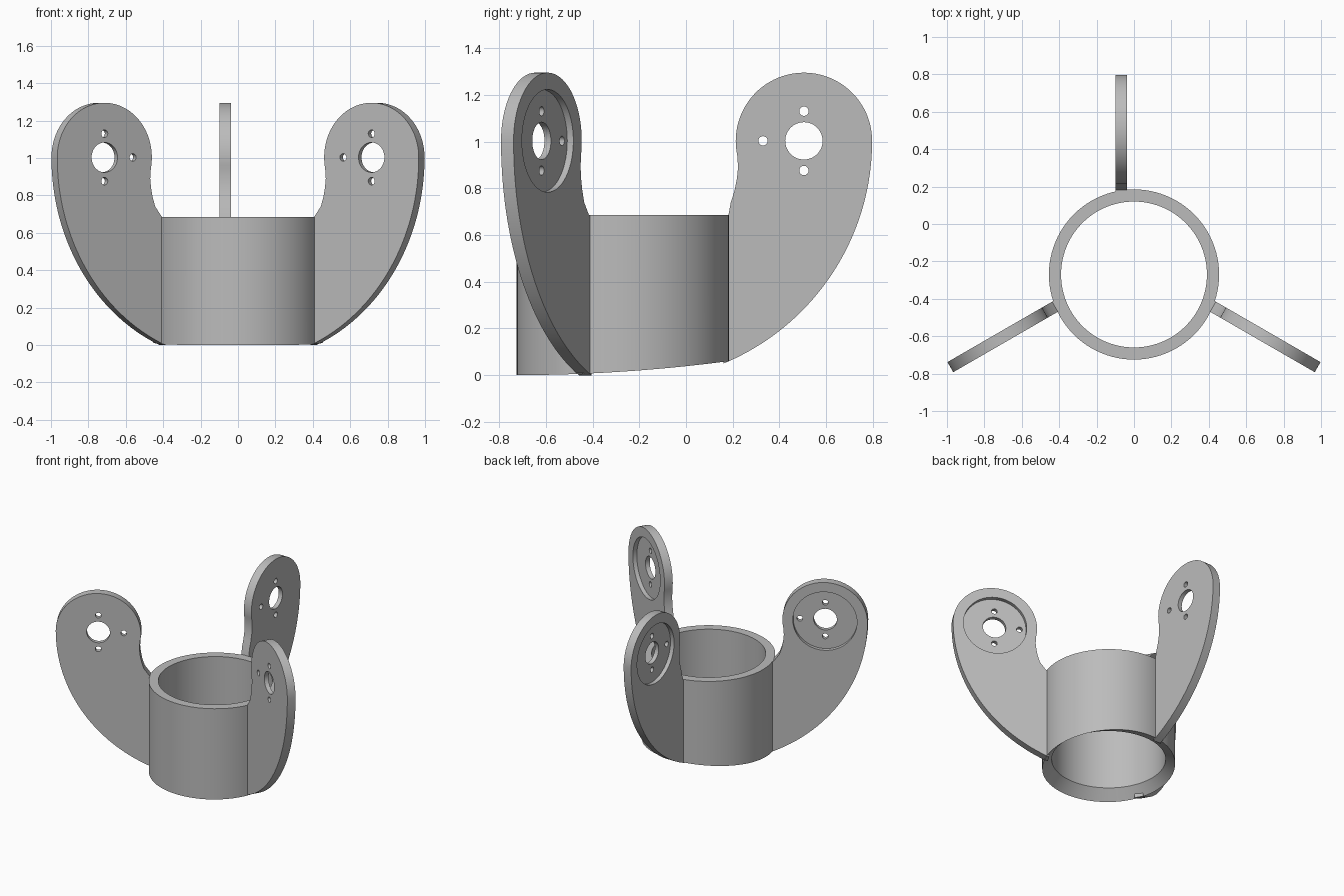
import bpy
import bmesh
from math import sin, cos, pi, radians, hypot, asin
from mathutils import Vector

default = bpy.data.objects.get("Cube")
if default:
    bpy.data.objects.remove(default, do_unlink=True)

AXIS = Vector((0, -0.27, 0))
RING_OUT, RING_IN, RING_TOP = 0.455, 0.39, 0.685
LOBE_R, HOLE_Z = 0.292, 1.003

grey = bpy.data.materials.new("plain grey")
grey.use_nodes = True
grey.diffuse_color = (0.5, 0.5, 0.5, 1)
grey.node_tree.nodes["Principled BSDF"].inputs["Base Color"].default_value = (0.5, 0.5, 0.5, 1)


def make_object(name, bm):
    bmesh.ops.recalc_face_normals(bm, faces=bm.faces)
    mesh = bpy.data.meshes.new(name)
    bm.to_mesh(mesh)
    bm.free()
    mesh.materials.append(grey)
    obj = bpy.data.objects.new(name, mesh)
    bpy.context.collection.objects.link(obj)
    return obj


def smooth(obj):
    bpy.ops.object.select_all(action="DESELECT")
    obj.select_set(True)
    bpy.context.view_layer.objects.active = obj
    bpy.ops.object.shade_smooth_by_angle(angle=radians(30))


def circle(u, z, r, n=48):
    return [(u + r * cos(2 * pi * i / n), z + r * sin(2 * pi * i / n)) for i in range(n)]


def prism(bm, outline, v0, v1, d, n):
    """Extrude a (u, z) outline between two offsets along n."""
    ends = [[bm.verts.new(AXIS + d * u + n * v + Vector((0, 0, z))) for u, z in outline]
            for v in (v0, v1)]
    bm.faces.new(ends[0])
    bm.faces.new(ends[1])
    count = len(outline)
    for i in range(count):
        j = (i + 1) % count
        bm.faces.new((ends[0][i], ends[0][j], ends[1][j], ends[1][i]))


def arm_outline(hole_u, foot_z):
    # long outer sweep, meeting the lobe with a vertical tangent
    tip = hole_u + LOBE_R
    du, dz = tip - RING_OUT, HOLE_Z - foot_z
    big = hypot(du, dz) ** 2 / (2 * du)
    centre = tip - big
    start = asin((0.43 - centre) / big)
    pts = []
    for i in range(40):
        a = start + (pi / 2 - start) * i / 40
        pts.append((centre + big * sin(a), HOLE_Z - big * cos(a)))
    # round lobe
    end = radians(192)
    for i in range(49):
        a = end * i / 48
        pts.append((hole_u + LOBE_R * cos(a), HOLE_Z + LOBE_R * sin(a)))
    # hollow neck down to the ring
    pts += [(hole_u - 0.282, 0.89), (hole_u - 0.287, 0.84), (hole_u - 0.297, 0.79),
            (hole_u - 0.313, 0.74), (0.452, RING_TOP), (0.43, RING_TOP)]
    return pts


def make_arm(name, d, n, hole_u, foot_z, v0):
    d, n = Vector(d), Vector(n)
    v1 = v0 + 0.062
    bm = bmesh.new()
    prism(bm, arm_outline(hole_u, foot_z), v0, v1, d, n)
    arm = make_object(name, bm)

    # shallow round pocket
    bm = bmesh.new()
    prism(bm, circle(hole_u, HOLE_Z, 0.22, 72), v1 - 0.03, v1 + 0.05, d, n)
    cutters = [make_object(name + "_pocket_cutter", bm)]

    # shaft hole and three screw holes
    bm = bmesh.new()
    for u, z, r in ((0, 0, 0.08), (0, 0.127, 0.02), (0, -0.127, 0.02), (-0.175, 0, 0.02)):
        prism(bm, circle(hole_u + u, HOLE_Z + z, r), v0 - 0.05, v1 + 0.05, d, n)
    cutters.append(make_object(name + "_hole_cutter", bm))

    for cutter in cutters:
        cutter.hide_render = True
        mod = arm.modifiers.new("cut", "BOOLEAN")
        mod.operation = "DIFFERENCE"
        mod.solver = "EXACT"
        mod.object = cutter
    graph = bpy.context.evaluated_depsgraph_get()
    cut_mesh = bpy.data.meshes.new_from_object(arm.evaluated_get(graph))
    arm.modifiers.clear()
    arm.data = cut_mesh
    for cutter in cutters:
        bpy.data.objects.remove(cutter, do_unlink=True)
    smooth(arm)


# ring with a dished underside whose outer rim rises toward the back
bm = bmesh.new()
SEGS = 96
loops = []
for i in range(SEGS):
    a = 2 * pi * i / SEGS
    rise = 0.06 * ((1 + sin(a)) / 2) ** 2
    section = ((RING_OUT, RING_TOP), (RING_IN, RING_TOP), (RING_IN, 0.075), (RING_OUT, rise))
    loops.append([bm.verts.new(AXIS + Vector((r * cos(a), r * sin(a), z))) for r, z in section])
for i in range(SEGS):
    here, there = loops[i], loops[(i + 1) % SEGS]
    for k in range(4):
        m = (k + 1) % 4
        bm.faces.new((here[k], here[m], there[m], there[k]))
smooth(make_object("ring", bm))

# three arms, the front pair mirrored
c, s = cos(pi / 6), sin(pi / 6)
make_arm("back_arm", (0, 1, 0), (-1, 0, 0), 0.775, 0.06, 0.038)
for name, side in (("front_left_arm", 1), ("front_right_arm", -1)):
    make_arm(name, (side * c, -s, 0), (side * s, c, 0), 0.806, 0.01, 0.031)
